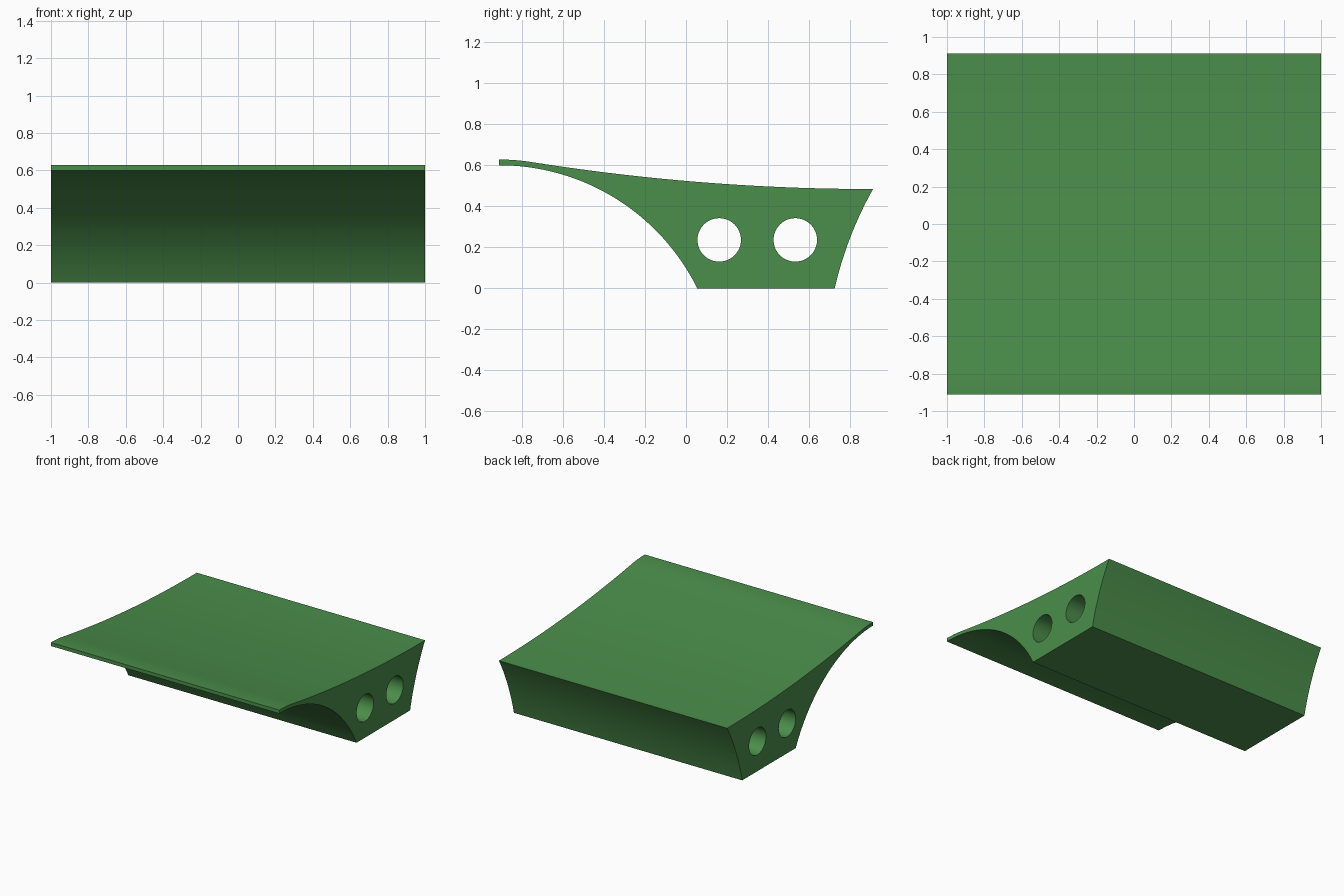
import bpy
import bmesh
import math
from mathutils import Vector

if "Cube" in bpy.data.objects:
    bpy.data.objects.remove(bpy.data.objects["Cube"])

HALF_WIDTH = 1.0


def bezier(a, c, b, n):
    """Points on a quadratic curve from a towards b, without b."""
    a, c, b = Vector(a), Vector(c), Vector(b)
    return [a * (1 - t) ** 2 + c * 2 * t * (1 - t) + b * t * t
            for t in (i / n for i in range(n))]


def circle(y, z, r, n=48):
    return [(y + r * math.cos(2 * math.pi * i / n),
             z + r * math.sin(2 * math.pi * i / n)) for i in range(n)]


# Concave underside: arc from the base up to the thin front lip
R, ARC_Y, ARC_Z = 1.079, -0.912, -0.479
start = math.asin((0.055 - ARC_Y) / R)
underside = [(ARC_Y + R * math.sin(start * (1 - i / 32)),
              ARC_Z + R * math.cos(start * (1 - i / 32))) for i in range(33)]

# Top: rounded lip, long shallow sweep; then the slightly hollow back
lip = bezier((-0.912, 0.628), (-0.831, 0.628), (-0.75, 0.615), 8)
sweep = bezier((-0.75, 0.615), (0.081, 0.484), (0.912, 0.484), 28)
back = bezier((0.912, 0.484), (0.784, 0.255), (0.725, 0.0), 16)
outline = underside + lip + sweep + back + [(0.725, 0.0)]

# Side profile with two round holes, extruded across the width
bm = bmesh.new()
edges = []
for loop in (outline, circle(0.162, 0.236, 0.106), circle(0.533, 0.236, 0.106)):
    verts = [bm.verts.new((-HALF_WIDTH, p[0], p[1])) for p in loop]
    edges += [bm.edges.new((v, verts[(i + 1) % len(verts)]))
              for i, v in enumerate(verts)]
bmesh.ops.triangle_fill(bm, use_beauty=True, edges=edges, normal=(-1, 0, 0))
ext = bmesh.ops.extrude_face_region(bm, geom=bm.faces[:], use_keep_orig=True)
bmesh.ops.translate(bm, vec=(2 * HALF_WIDTH, 0, 0),
                    verts=[g for g in ext["geom"] if isinstance(g, bmesh.types.BMVert)])
bmesh.ops.recalc_face_normals(bm, faces=bm.faces[:])

mesh = bpy.data.meshes.new("curved_stand")
bm.to_mesh(mesh)
bm.free()
stand = bpy.data.objects.new("curved_stand", mesh)
bpy.context.collection.objects.link(stand)

green = bpy.data.materials.new("leaf green")
green.diffuse_color = (0.07, 0.27, 0.07, 1)
green.use_nodes = True
green.node_tree.nodes["Principled BSDF"].inputs["Base Color"].default_value = green.diffuse_color
mesh.materials.append(green)

bpy.context.view_layer.objects.active = stand
stand.select_set(True)
bpy.ops.object.shade_smooth_by_angle(angle=math.radians(25))
